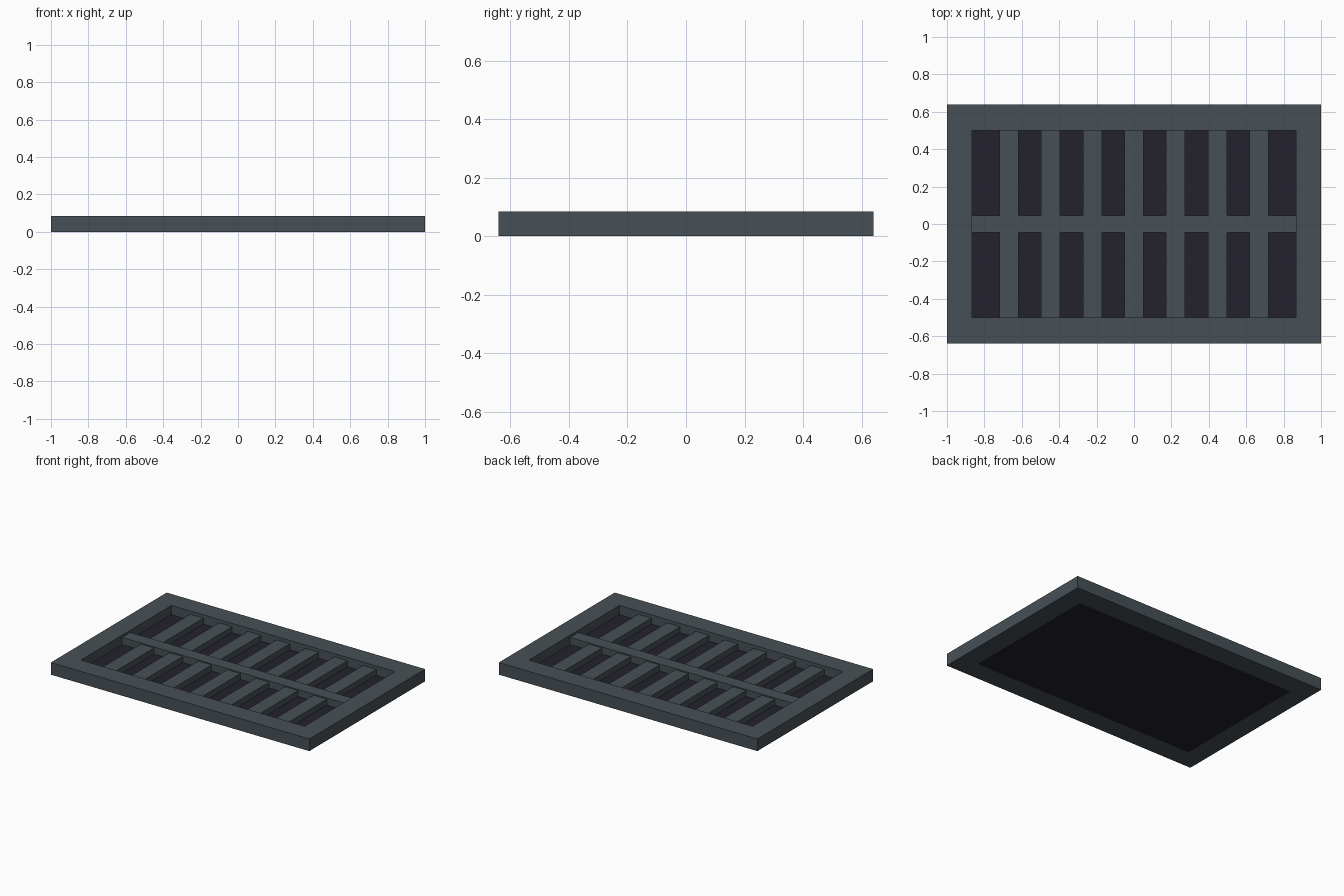
import bpy, bmesh

if "Cube" in bpy.data.objects:
    bpy.data.objects.remove(bpy.data.objects["Cube"])

# Overall sizes
OUT_X, OUT_Y = 1.0, 0.64      # outer half sizes of the frame
IN_X, IN_Y = 0.865, 0.5       # half sizes of the opening
HEIGHT = 0.085


def make_material(name, color):
    mat = bpy.data.materials.new(name)
    mat.diffuse_color = (*color, 1.0)
    mat.use_nodes = True
    mat.node_tree.nodes["Principled BSDF"].inputs["Base Color"].default_value = mat.diffuse_color
    return mat


slate = make_material("slate_grey", (0.063, 0.081, 0.094))
dark = make_material("dark_recess", (0.017, 0.016, 0.027))


def add_object(name, bm, mat):
    bmesh.ops.recalc_face_normals(bm, faces=bm.faces)
    mesh = bpy.data.meshes.new(name)
    bm.to_mesh(mesh)
    bm.free()
    mesh.materials.append(mat)
    obj = bpy.data.objects.new(name, mesh)
    bpy.context.collection.objects.link(obj)
    return obj


def add_box(name, x0, x1, y0, y1, z0, z1, mat):
    bm = bmesh.new()
    bmesh.ops.create_cube(bm, size=1)
    for v in bm.verts:
        v.co.x = x1 if v.co.x > 0 else x0
        v.co.y = y1 if v.co.y > 0 else y0
        v.co.z = z1 if v.co.z > 0 else z0
    return add_object(name, bm, mat)


# Rectangular outer frame: a flat ring extruded upwards
bm = bmesh.new()
corners = [(-1, -1), (1, -1), (1, 1), (-1, 1)]
outer = [bm.verts.new((sx * OUT_X, sy * OUT_Y, 0)) for sx, sy in corners]
inner = [bm.verts.new((sx * IN_X, sy * IN_Y, 0)) for sx, sy in corners]
ring = []
for i in range(4):
    j = (i + 1) % 4
    ring.append(bm.faces.new((outer[i], outer[j], inner[j], inner[i])))
result = bmesh.ops.extrude_face_region(bm, geom=ring, use_keep_orig=True)
top_verts = [g for g in result["geom"] if isinstance(g, bmesh.types.BMVert)]
bmesh.ops.translate(bm, verts=top_verts, vec=(0, 0, HEIGHT))
add_object("outer_frame", bm, slate)

# Dark plate closing the opening from below
add_box("back_plate", -IN_X, IN_X, -IN_Y, IN_Y, 0.0, 0.02, dark)

# Seven slats, slightly lower than the frame
for i in range(7):
    x = (i - 3) * 0.223
    add_box(f"slat_{i + 1}", x - 0.051, x + 0.051, -IN_Y, IN_Y, 0.002, 0.062, slate)

# Long middle rail lying over the slats
add_box("middle_rail", -IN_X, IN_X, -0.046, 0.046, 0.002, 0.07, slate)
